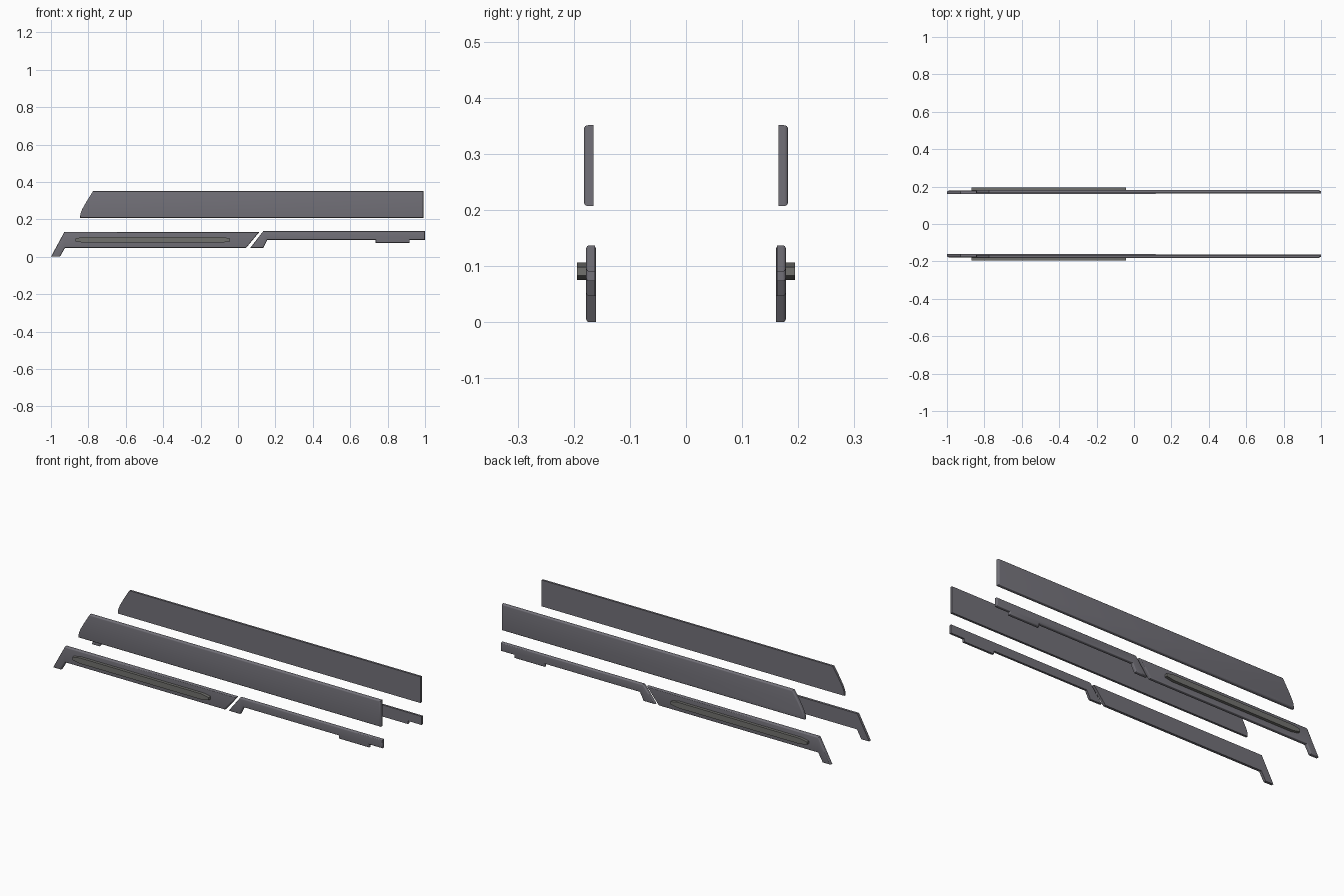
import bpy, bmesh, math

if "Cube" in bpy.data.objects:
    bpy.data.objects.remove(bpy.data.objects["Cube"])

def material(name, rgb):
    m = bpy.data.materials.new(name)
    m.diffuse_color = (*rgb, 1)
    m.use_nodes = True
    m.node_tree.nodes["Principled BSDF"].inputs["Base Color"].default_value = m.diffuse_color
    return m

dark = material("dark_grey", (0.17, 0.165, 0.19))
warm = material("warm_grey", (0.165, 0.165, 0.155))

def plate(name, profile, y_in, y_out, mat, round_r=0.0):
    """Extrude an x/z profile on the front side, round its outer rim, mirror to the back."""
    bm = bmesh.new()
    inner = [bm.verts.new((x, -y_in, z)) for x, z in profile]
    outer = [bm.verts.new((x, -y_out, z)) for x, z in profile]
    n = len(profile)
    bm.faces.new(inner)
    rim_face = bm.faces.new(outer[::-1])
    for i in range(n):
        j = (i + 1) % n
        bm.faces.new((inner[i], outer[i], outer[j], inner[j]))
    bmesh.ops.recalc_face_normals(bm, faces=bm.faces)
    if round_r:
        bmesh.ops.bevel(bm, geom=list(rim_face.edges), offset=round_r, segments=4,
                        profile=0.5, affect='EDGES', clamp_overlap=True)
    mesh = bpy.data.meshes.new(name)
    bm.to_mesh(mesh)
    bm.free()
    mesh.materials.append(mat)
    ob = bpy.data.objects.new(name, mesh)
    bpy.context.collection.objects.link(ob)
    bpy.context.view_layer.objects.active = ob
    bpy.ops.object.select_all(action='DESELECT')
    ob.select_set(True)
    bpy.ops.object.shade_smooth_by_angle(angle=math.radians(30))
    mir = ob.modifiers.new("both_sides", 'MIRROR')
    mir.use_axis = (False, True, False)
    mir.use_mirror_merge = False
    return ob

# Tall upper side panels with a curved raked left end
plate("upper_panel",
      [(-0.775, 0.351), (-0.81, 0.295), (-0.832, 0.256), (-0.842, 0.232),
       (-0.845, 0.207), (0.992, 0.207), (0.992, 0.351)],
      0.165, 0.182, dark, 0.007)

# Lower left rails with a slanted foot
plate("left_rail",
      [(-1.0, 0.0), (-0.952, 0.0), (-0.925, 0.047), (0.043, 0.047),
       (0.115, 0.133), (-0.928, 0.133)],
      0.160, 0.178, dark, 0.006)

# Lower right rails with an angled hook and a small step
plate("right_rail",
      [(0.065, 0.047), (0.135, 0.047), (0.157, 0.090), (0.735, 0.090),
       (0.735, 0.073), (0.918, 0.073), (0.918, 0.090), (1.0, 0.090),
       (1.0, 0.137), (0.135, 0.137)],
      0.162, 0.178, dark, 0.006)

# Long raised bars with tapered ends on the left rails
plate("raised_bar",
      [(-0.870, 0.083), (-0.825, 0.075), (-0.085, 0.075), (-0.042, 0.083),
       (-0.042, 0.098), (-0.085, 0.106), (-0.825, 0.106), (-0.870, 0.098)],
      0.177, 0.194, warm)
